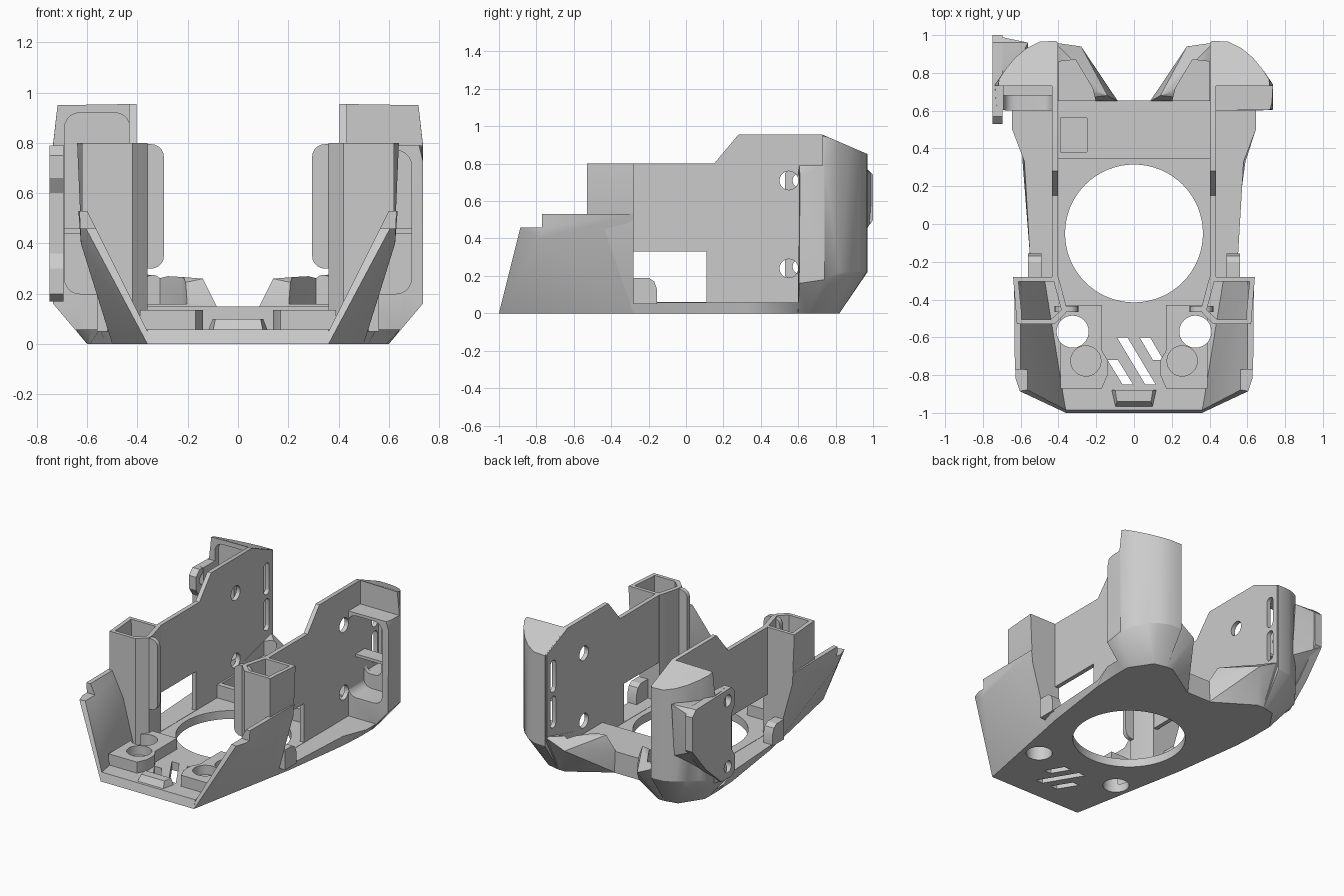
import bpy, bmesh
from math import pi, radians, sin, cos

cube = bpy.data.objects.get("Cube")
if cube:
    bpy.data.objects.remove(cube, do_unlink=True)

grey = bpy.data.materials.new("plain grey")
grey.use_nodes = True
tone = (0.6, 0.6, 0.6, 1)
grey.diffuse_color = tone
grey.node_tree.nodes["Principled BSDF"].inputs["Base Color"].default_value = tone


def finish(name, bm):
    bmesh.ops.recalc_face_normals(bm, faces=bm.faces)
    mesh = bpy.data.meshes.new(name)
    bm.to_mesh(mesh)
    bm.free()
    obj = bpy.data.objects.new(name, mesh)
    bpy.context.collection.objects.link(obj)
    mesh.materials.append(grey)
    return obj


def hull(name, points, s=1):
    bm = bmesh.new()
    for x, y, z in points:
        bm.verts.new((x * s, y, z))
    out = bmesh.ops.convex_hull(bm, input=bm.verts)
    junk = {v for v in out["geom_interior"] + out["geom_unused"]
            if isinstance(v, bmesh.types.BMVert)}
    bmesh.ops.delete(bm, geom=list(junk), context="VERTS")
    bmesh.ops.dissolve_limit(bm, angle_limit=0.01, verts=bm.verts, edges=bm.edges)
    return finish(name, bm)


def loft(name, *rings):
    bm = bmesh.new()
    loops = [[bm.verts.new(p) for p in r] for r in rings]
    bm.faces.new(loops[0])
    bm.faces.new(loops[-1])
    for a, b in zip(loops, loops[1:]):
        for i in range(len(a)):
            j = (i + 1) % len(a)
            bm.faces.new((a[i], a[j], b[j], b[i]))
    return finish(name, bm)


def prism(name, pts, axis, lo, hi, s=1):
    def place(p, d):
        if axis == "x":
            return (d * s, p[0], p[1])
        if axis == "y":
            return (p[0] * s, d, p[1])
        return (p[0] * s, p[1], d)
    return loft(name, [place(p, lo) for p in pts], [place(p, hi) for p in pts])


def rect(a, b, c, d, r=0):
    if not r:
        return [(a, c), (b, c), (b, d), (a, d)]
    corners = [(b - r, d - r), (a + r, d - r), (a + r, c + r), (b - r, c + r)]
    return [(x + r * cos(q * pi / 2 + k * pi / 10), y + r * sin(q * pi / 2 + k * pi / 10))
            for q, (x, y) in enumerate(corners) for k in range(6)]


def circle(x, y, r, n=32):
    return [(x + r * cos(2 * pi * k / n), y + r * sin(2 * pi * k / n)) for k in range(n)]


def cut(obj, *cutters):
    bpy.context.view_layer.objects.active = obj
    for c in cutters:
        mod = obj.modifiers.new("cut", "BOOLEAN")
        mod.operation, mod.solver, mod.object = "DIFFERENCE", "EXACT", c
        bpy.ops.object.modifier_apply(modifier=mod.name)
        bpy.data.objects.remove(c, do_unlink=True)


# Floor plate with flared rim, round opening, bolt holes and slanted vents
low = [(.36, -1), (.5, -.28), (.52, -.18), (.59, .33), (.6, .5), (.6, .6), (.56, .65)]
high = [(.36, -.985), (.52, -.28), (.55, -.18), (.58, .33), (.645, .5), (.645, .6), (.6, .65)]


def ring(half, z):
    return [(x, y, z) for x, y in half] + [(-x, y, z) for x, y in reversed(half)]


floor = loft("floor_plate", ring(low, 0), ring(high, .058))
cut(floor, prism("c", circle(0, -.05, .365, 64), "z", -.1, .2))
for s in (-1, 1):
    cut(floor, prism("c", circle(.325, -.57, .085), "z", -.1, .2, s))
for x0, y0, x1, y1 in ((-.09, -.6, .06, -.85), (.03, -.6, .1, -.72), (-.14, -.72, -.06, -.85)):
    cut(floor, prism("c", [(x0, y0), (x0 + .055, y0), (x1 + .055, y1), (x1, y1)], "z", -.1, .2))

# Rear cross beam with a small pocket
beam = prism("rear_beam", rect(-.41, .41, .345, .655), "z", 0, .15)
cut(beam, prism("c", rect(-.39, -.25, .38, .56), "z", .06, .3))

# Front lip step
hull("front_step", [(x * k, y, z) for k in (-1, 1)
                    for x, y, z in ((.12, -.88, .05), (.1, -.97, .05), (.1, -.88, .1), (.09, -.94, .1))])

for s in (-1, 1):
    side = "left" if s > 0 else "right"

    # Flared front wing: a thin slanted plate with a stepped top
    wing = hull(side + "_front_wing", [
        (.36, -1, 0), (.36, -.985, .05), (.4, -.87, .03), (.5, -.28, 0), (.46, -.28, 0),
        (.605, -.885, .46), (.575, -.87, .46), (.63, -.86, .53), (.6, -.86, .53),
        (.635, -.28, .53), (.6, -.28, .53), (.625, -.78, .4)], s)
    cut(wing, prism("c", rect(-1.1, -.77, .46, .7), "x", 0, 1, s))

    # Front column: a thin tube that narrows towards the floor
    foot = [(.42, -.53), (.36, -.47), (.36, -.43), (.4, -.28)]
    column = loft(side + "_front_column", *[
        [(x * s, y, z) for x, y in foot + [(back, -.28), (front, -.53)]]
        for z, back, front in ((0, .5, .45), (.45, .625, .62), (.8, .64, .62))])
    bore = [(.44, -.505), (.385, -.455), (.425, -.305)]
    cut(column, loft("c", *[
        [(x * s, y, z) for x, y in bore + [(back, -.305), (front, -.505)]]
        for z, back, front in ((.06, .49, .45), (.45, .6, .595), (.9, .615, .595))]))
    prism(side + "_column_flange", rect(.295, .42, .3, .795, .05), "y", -.465, -.435, s)

    # Raised socket block on the front floor
    block = prism(side + "_socket_block",
                  [(.14, -.72), (.17, -.67), (.17, -.43), (.39, -.43), (.39, -.87), (.17, -.87), (.14, -.8)],
                  "z", .05, .135, s)
    cut(block, prism("c", circle(.325, -.57, .085), "z", -.1, .3, s),
        prism("c", circle(.255, -.725, .08), "z", .07, .3, s))

    # Tall side wall with window, bolt holes and rear slots
    wall = prism(side + "_side_wall",
                 [(-.3, .03), (-.3, .8), (.15, .8), (.28, .955), (.73, .955), (.96, .855),
                  (.96, .25), (.85, .05)], "x", .403, .433, s)
    cut(wall, prism("c", rect(-.28, .11, .06, .33), "x", .3, .6, s),
        prism("c", circle(.55, .71, .05, 24), "x", .3, .6, s),
        prism("c", circle(.55, .24, .05, 24), "x", .3, .6, s),
        prism("c", rect(.86, .92, .32, .54, .028), "x", .3, .6, s),
        prism("c", rect(.86, .92, .57, .79, .028), "x", .3, .6, s))

    # Rounded clip beside the window
    clip = [(-.28, .05), (-.155, .05), (-.155, .13), (-.17, .17), (-.2, .19), (-.28, .19)]
    prism(side + "_window_clip", clip, "x", .49, .56, s)

    # Rounded rear pod with a chamfered foot, hollow and open to the front
    arc = [(.41, .97), (.5, .965), (.57, .93), (.63, .88), (.68, .82), (.715, .765)]
    pts = [(x, y, z) for x, y in arc for z in (.22, .955 - (y - .73) * .43)]
    pts += [(.41, .73, .955), (.718, .73, .95), (.41, .6, .79), (.735, .74, .8), (.735, .61, .73),
            (.72, .605, .79), (.735, .605, .16), (.735, .74, .18), (.41, .6, 0), (.6, .6, 0),
            (.6, .65, 0), (.5, .8, 0), (.41, .82, 0), (.645, .6, .06)]
    pod = hull(side + "_rear_pod", pts, s)
    top = .92 if s < 0 else .77
    cut(pod, prism("c", rect(.5, .73, .79, 1.1), "x", .3, .9, s),
        prism("c", rect(.43, .69, .2, top, .06), "y", .5, .77, s),
        prism("c", rect(.43, .57, .3, .8, .05), "y", .74, .91, s),
        prism("c", rect(.8, .93, .3, .81), "x", .3, .5, s),
        prism("c", circle(.55, .71, .05, 24), "x", .3, .5, s),
        prism("c", circle(.55, .24, .05, 24), "x", .3, .5, s))
    prism(side + "_pod_divider", rect(.43, .7, .44, .46), "y", .68, .78, s)

    # Inner buttress with a recess
    buttress = hull(side + "_inner_buttress", [
        (.09, .65, 0), (.42, .65, 0), (.41, .82, 0), (.36, .82, 0), (.085, .65, .15), (.14, .68, .26),
        (.2, .7, .265), (.28, .94, .21), (.42, .96, .28), (.42, .65, .2)], s)
    cut(buttress, hull("c", [(x, y, z) for z in (.16, .4) for x, y in
                             ((.19, .6), (.22, .72), (.31, .87), (.4, .86), (.4, .6))], s))

# Bolted ear plate on one pod only, blended into its rear
ear_shape = [(.53, .2), (.57, .17), (.68, .17), (.85, .32), (1, .5), (1, .74), (.96, .78),
             (.57, .79), (.53, .75), (.53, .66), (.57, .6), (.57, .36), (.53, .3)]
ear = prism("ear_plate", ear_shape, "x", -.75, -.695)
cut(ear, prism("c", circle(.61, .71, .04, 24), "x", -.9, -.6),
    prism("c", circle(.61, .25, .04, 24), "x", -.9, -.6))
hull("ear_bridge", [(-.75, 1, .5), (-.75, 1, .74), (-.745, .96, .78), (-.745, .78, .78),
                    (-.745, .78, .28), (-.56, .96, .77), (-.56, .93, .4), (-.6, .88, .77),
                    (-.68, .8, .77), (-.68, .8, .28)])

# Smooth the curved surfaces, keep hard edges sharp
bpy.ops.object.select_all(action="DESELECT")
for obj in bpy.context.collection.objects:
    if obj.type == "MESH" and obj.data.materials and obj.data.materials[0] == grey:
        obj.select_set(True)
        bpy.context.view_layer.objects.active = obj
bpy.ops.object.shade_smooth_by_angle(angle=radians(30))
